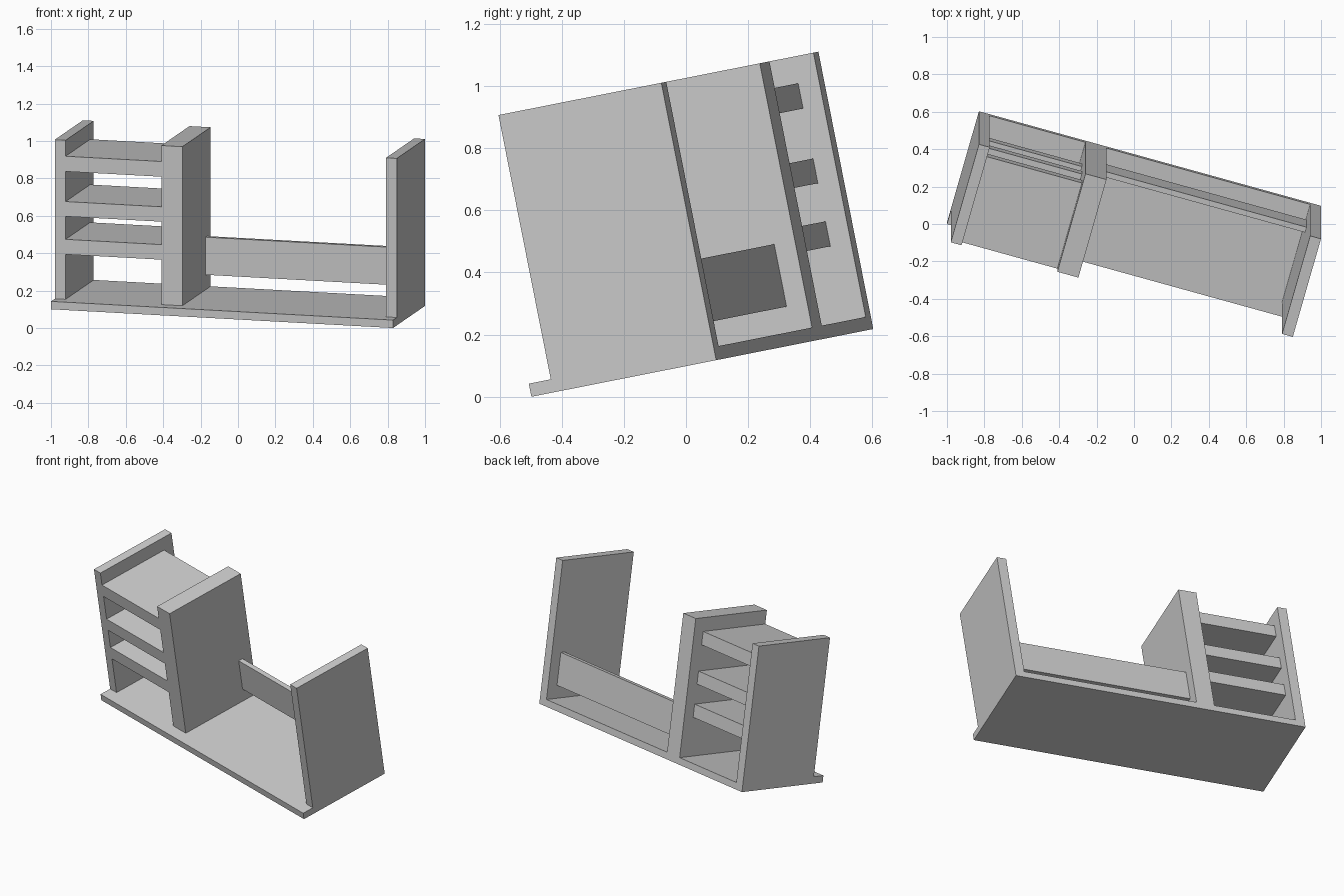
import bpy, bmesh, math
from mathutils import Matrix, Vector

if "Cube" in bpy.data.objects:
    bpy.data.objects.remove(bpy.data.objects["Cube"])

# Overall dimensions in the desk's own frame: u = length, v = depth, w = height
LENGTH, DEPTH, HEIGHT = 1.90, 0.63, 0.91
BASE, LIP, RECESS = 0.043, 0.075, 0.07
SIDE = 0.06
MID_L, MID_R = 0.592, 0.709

# The whole piece is turned about z and then tipped about x
tilt, turn = math.radians(11.2), math.radians(-15.74)
POSE = (Matrix.Translation((-1.0, 0.008, -LENGTH * math.sin(turn) * math.sin(tilt)))
        @ Matrix.Rotation(tilt, 4, 'X') @ Matrix.Rotation(turn, 4, 'Z'))


def board(name, u, v, w):
    """Box spanning the given (min, max) ranges, placed in the tilted frame."""
    lo, hi = Vector((u[0], v[0], w[0])), Vector((u[1], v[1], w[1]))
    bm = bmesh.new()
    bmesh.ops.create_cube(bm, size=1.0)
    bmesh.ops.scale(bm, vec=hi - lo, verts=bm.verts)
    mesh = bpy.data.meshes.new(name)
    bm.to_mesh(mesh)
    bm.free()
    obj = bpy.data.objects.new(name, mesh)
    obj.matrix_world = POSE @ Matrix.Translation((lo + hi) / 2)
    bpy.context.collection.objects.link(obj)
    return obj


# Base plate, projecting as a lip at the front
board("base_plate", (0, LENGTH), (0, DEPTH), (0, BASE))

# Upright panels
for name, u in (("left_panel", (0, SIDE)),
                ("middle_panel", (MID_L, MID_R)),
                ("right_panel", (LENGTH - SIDE, LENGTH))):
    board(name, u, (LIP, DEPTH), (BASE, HEIGHT))

# Thick shelves, flush at the front and set in at the back
for i, w in enumerate(((0.288, 0.37), (0.495, 0.576), (0.74, 0.823))):
    board(f"shelf_{i + 1}", (SIDE, MID_L), (LIP, DEPTH - RECESS), w)

# Thin back board across the open bay
board("back_board", (MID_R, LENGTH - SIDE), (DEPTH - RECESS - 0.03, DEPTH - RECESS),
      (0.125, 0.33))
